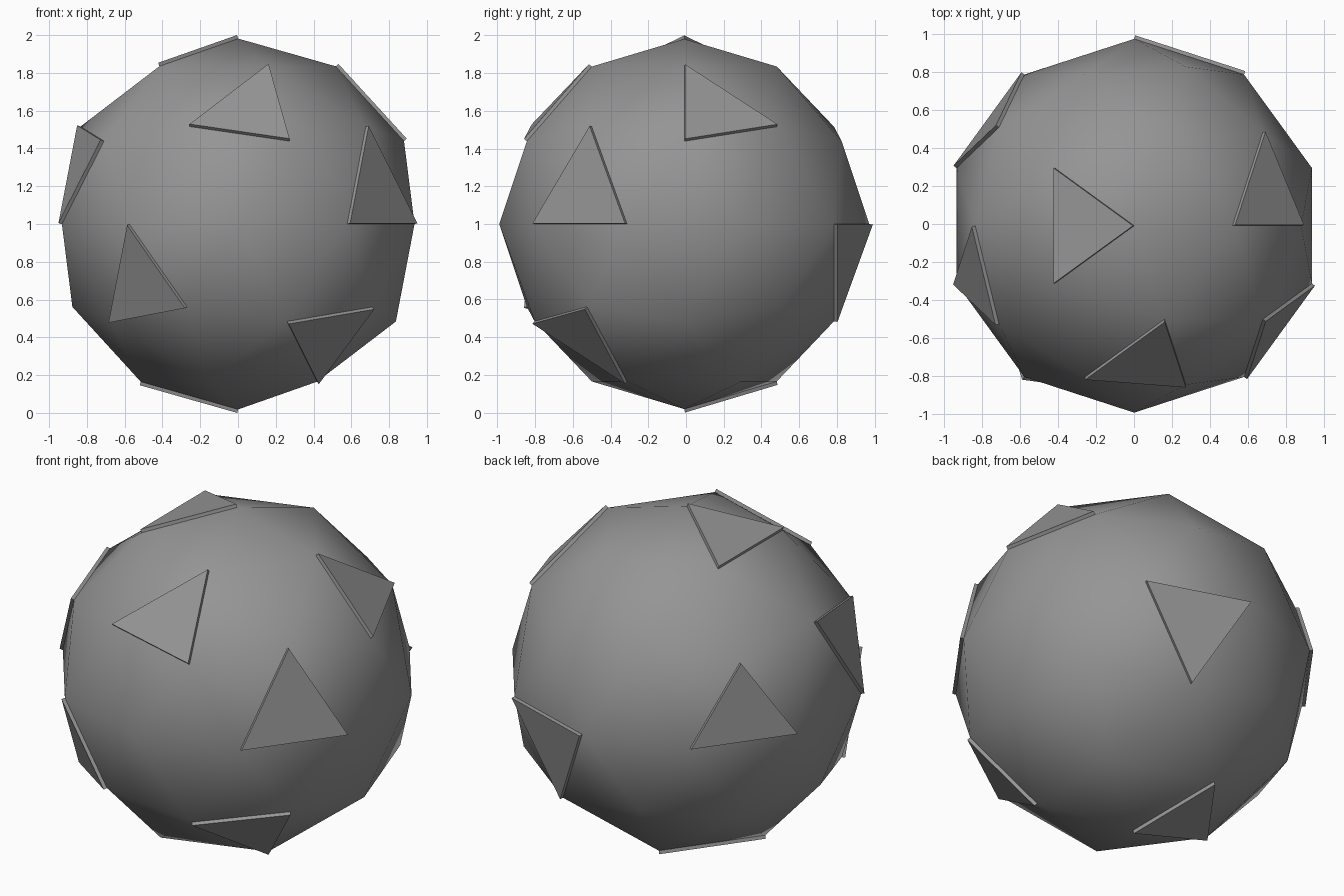
import bpy, bmesh
from mathutils import Vector

if "Cube" in bpy.data.objects:
    bpy.data.objects.remove(bpy.data.objects["Cube"])

RADIUS = 0.9815      # ball
THICK = 0.0196       # raised plates

# Directions of the facets that carry a raised plate
PLATES = [
    (-0.28, 0, 0.90), (0.06, -0.79, 0.61), (0.70, 0.17, 0.61),
    (-0.84, -0.28, 0.32), (0.74, -0.54, 0.18), (-0.75, 0.55, 0.15),
    (0.28, 0.87, -0.18), (-0.52, -0.72, -0.32), (0.47, -0.55, -0.61),
    (-0.23, 0.17, -0.90),
]

# Faceted ball
bm = bmesh.new()
bmesh.ops.create_icosphere(bm, subdivisions=2, radius=RADIUS)
bm.normal_update()

# Raise the chosen facets straight out along their normals
chosen = [max(bm.faces, key=lambda f: f.normal.dot(Vector(d).normalized())) for d in PLATES]
raised = bmesh.ops.extrude_discrete_faces(bm, faces=chosen)["faces"]
bm.normal_update()
for f in raised:
    bmesh.ops.translate(bm, verts=f.verts[:], vec=f.normal * THICK)

# Centre the ball and rest it on the floor
lo = Vector([min(v.co[i] for v in bm.verts) for i in range(3)])
hi = Vector([max(v.co[i] for v in bm.verts) for i in range(3)])
bmesh.ops.translate(bm, verts=bm.verts[:],
                    vec=(-(lo.x + hi.x) / 2, -(lo.y + hi.y) / 2, -lo.z))
bmesh.ops.recalc_face_normals(bm, faces=bm.faces[:])

mesh = bpy.data.meshes.new("plated_ball")
bm.to_mesh(mesh)
bm.free()
ball = bpy.data.objects.new("plated_ball", mesh)
bpy.context.collection.objects.link(ball)

# Single grey material
grey = bpy.data.materials.new("grey")
grey.diffuse_color = (0.30, 0.30, 0.30, 1)
grey.use_nodes = True
grey.node_tree.nodes["Principled BSDF"].inputs["Base Color"].default_value = grey.diffuse_color
mesh.materials.append(grey)

# Smooth ball, crisp plate edges
bpy.context.view_layer.objects.active = ball
ball.select_set(True)
bpy.ops.object.shade_smooth_by_angle(angle=0.6)
